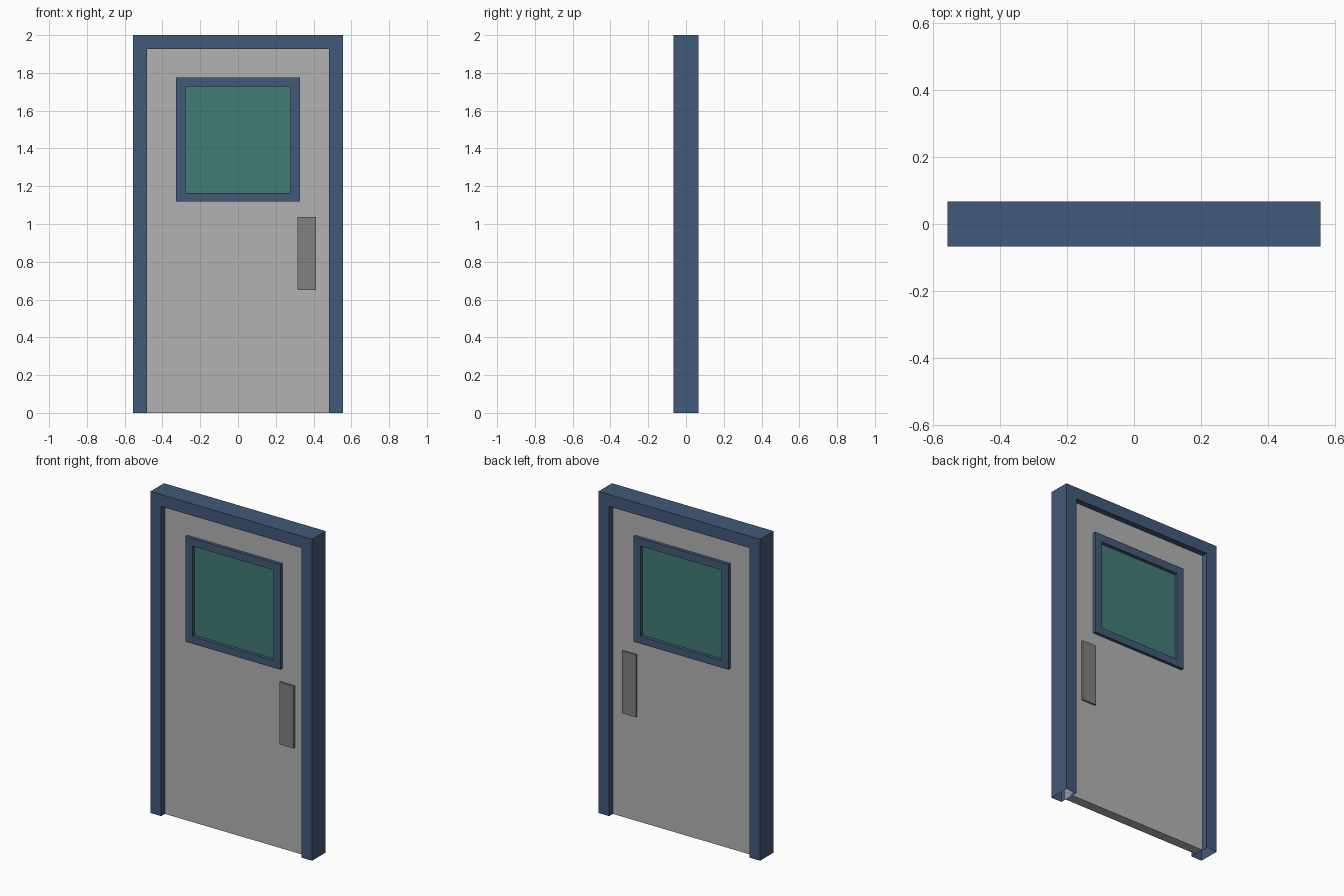
import bpy, bmesh

if "Cube" in bpy.data.objects:
    bpy.data.objects.remove(bpy.data.objects["Cube"])


def material(name, rgb):
    m = bpy.data.materials.new(name)
    m.diffuse_color = (*rgb, 1)
    m.use_nodes = True
    m.node_tree.nodes["Principled BSDF"].inputs["Base Color"].default_value = m.diffuse_color
    return m


BLUE = material("blue paint", (0.055, 0.10, 0.19))
GREY = material("door grey", (0.45, 0.45, 0.45))
DARK = material("handle grey", (0.22, 0.22, 0.22))
TEAL = material("teal glass", (0.055, 0.20, 0.18))


def finish(name, bm, mat):
    bmesh.ops.recalc_face_normals(bm, faces=bm.faces)
    mesh = bpy.data.meshes.new(name)
    bm.to_mesh(mesh)
    bm.free()
    mesh.materials.append(mat)
    ob = bpy.data.objects.new(name, mesh)
    bpy.context.collection.objects.link(ob)
    return ob


def box(name, x0, x1, y0, y1, z0, z1, mat):
    bm = bmesh.new()
    bmesh.ops.create_cube(bm, size=1)
    for v in bm.verts:
        v.co.x = x1 if v.co.x > 0 else x0
        v.co.y = y1 if v.co.y > 0 else y0
        v.co.z = z1 if v.co.z > 0 else z0
    return finish(name, bm, mat)


def border(name, outer, inner, depth, mat, closed):
    """Mitred border swept between two matching (x, z) outlines."""
    bm = bmesh.new()
    rings = [[bm.verts.new((x, y, z)) for (x, z), y in
              ((o, -depth), (i, -depth), (i, depth), (o, depth))]
             for o, i in zip(outer, inner)]
    pairs = list(zip(rings, rings[1:]))
    if closed:
        pairs.append((rings[-1], rings[0]))
    for a, b in pairs:
        for k in range(4):
            n = (k + 1) % 4
            bm.faces.new((a[k], a[n], b[n], b[k]))
    return finish(name, bm, mat)


def rect(hw, z0, z1):
    return [(-hw, z0), (-hw, z1), (hw, z1), (hw, z0)]


# Door surround: two jambs and a header, hollow at the floor
border("door_frame", rect(0.556, 0, 2), rect(0.482, 0, 1.926), 0.0665, BLUE, False)

# Door leaf, with an opening for the window
border("door_panel", rect(0.482, 0, 1.926), rect(0.30, 1.145, 1.75), 0.03, GREY, True)

# Window trim and pane, standing through the leaf
border("window_frame", rect(0.327, 1.12, 1.775), rect(0.279, 1.165, 1.727), 0.049, BLUE, True)
box("window_glass", -0.279, 0.279, -0.028, 0.028, 1.165, 1.727, TEAL)

# Handle plates on both faces
for side, y0, y1 in (("front", -0.041, -0.03), ("back", 0.03, 0.041)):
    box(f"{side}_handle", 0.315, 0.412, y0, y1, 0.65, 1.037, DARK)
